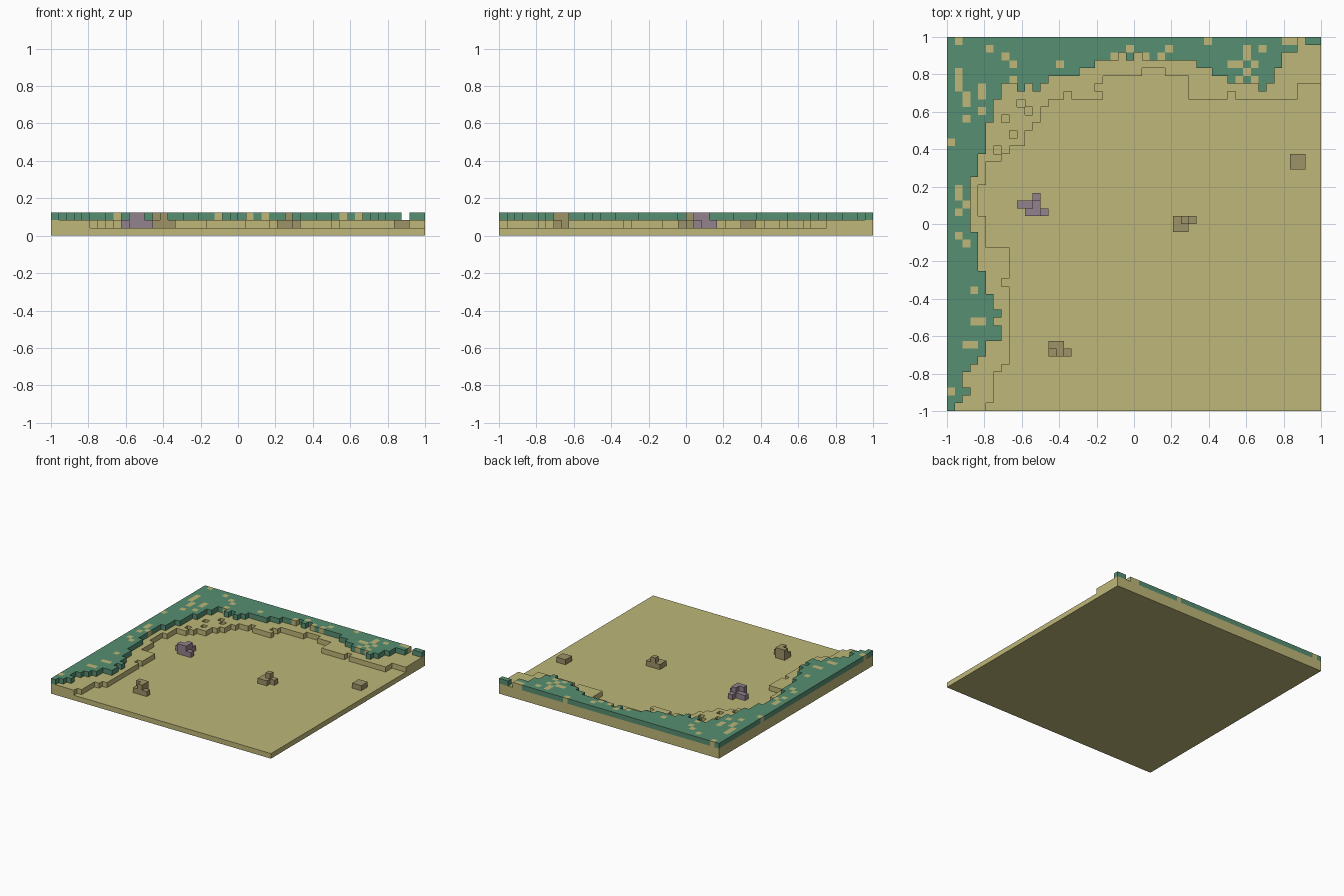
import bpy, bmesh, math

cube = bpy.data.objects.get("Cube")
if cube:
    bpy.data.objects.remove(cube)

N = 48           # cells along each side
S = 2 / N        # cell size


def material(name, rgb):
    lin = [((c / 255 + 0.055) / 1.055) ** 2.4 for c in rgb] + [1]
    m = bpy.data.materials.new(name)
    m.use_nodes = True
    m.diffuse_color = lin
    m.node_tree.nodes["Principled BSDF"].inputs["Base Color"].default_value = lin
    return m


SAND = material("sand", (190, 183, 120))
GRASS = material("grass green", (86, 143, 114))
BROWN = material("brown stone", (158, 147, 104))
MAUVE = material("mauve stone", (148, 130, 140))


def blocks(name, mat, voxels, solid=None):
    """Mesh of the exposed faces of voxels (column, row from the back, level)."""
    solid = voxels if solid is None else solid
    bm = bmesh.new()
    for i, j, k in voxels:
        for axis in range(3):
            for sign in (0, 1):
                n = [i, j, k]
                n[axis] += 2 * sign - 1
                if tuple(n) in solid or (k > 0 and axis == 2 and sign == 0):
                    continue
                pts = []
                for a, b in ((0, 0), (1, 0), (1, 1), (0, 1)):
                    p = [i, j, k]
                    p[axis] += sign
                    p[(axis + 1) % 3] += a
                    p[(axis + 2) % 3] += b
                    pts.append(bm.verts.new((p[0] * S - 1, 1 - p[1] * S, p[2] * S)))
                # rows run towards -y, so the winding is mirrored
                bm.faces.new(pts[::-1] if sign else pts)
    bmesh.ops.remove_doubles(bm, verts=bm.verts[:], dist=1e-4)
    for f in bm.faces:
        f.normal_update()
    bmesh.ops.dissolve_limit(bm, angle_limit=0.01, verts=bm.verts[:], edges=bm.edges[:])
    me = bpy.data.meshes.new(name)
    bm.to_mesh(me)
    bm.free()
    me.materials.append(mat)
    ob = bpy.data.objects.new(name, me)
    bpy.context.collection.objects.link(ob)
    return ob


def expand(runs):
    return [d for d, count in runs for _ in range(count)]


def bank(back_runs, left_runs, level):
    """Cells lying within a depth of the back edge or a width of the left edge."""
    back, left = expand(back_runs), expand(left_runs)
    return {(i, j, level) for i in range(N) for j in range(N)
            if j < back[i] or i < left[j]}


# Ground slab
bpy.ops.mesh.primitive_cube_add(size=1, location=(0, 0, S / 2))
slab = bpy.context.object
slab.name = "ground_slab"
slab.scale = (2, 2, S)
slab.data.materials.append(SAND)

# Sand terrace, as (depth, run length)
terrace = bank(
    [(8, 12), (9, 1), (8, 2), (7, 1), (8, 4), (5, 5), (4, 3), (5, 3),
     (8, 5), (7, 1), (8, 8), (6, 3)],
    [(12, 11), (11, 1), (10, 2), (8, 1), (7, 1), (5, 3), (4, 4), (5, 4),
     (8, 4), (7, 1), (8, 10), (7, 1), (6, 4), (5, 1)], 1)
terrace -= {(9, 8, 1), (10, 9, 1), (7, 10, 1), (8, 12, 1), (6, 14, 1), (19, 6, 1)}
blocks("sand_terrace", SAND, terrace)

# Upper grass layer with flush sand patches
upper = bank(
    [(7, 7), (6, 2), (7, 1), (6, 1), (7, 1), (6, 1), (5, 4), (4, 2), (3, 3),
     (2, 1), (3, 1), (2, 1), (3, 7), (4, 2), (5, 2), (6, 4), (7, 1), (6, 1),
     (4, 1), (2, 2), (0, 1), (1, 2)],
    [(1, 7), (7, 1), (6, 3), (5, 4), (4, 3), (3, 7), (4, 5), (5, 3), (6, 1),
     (6, 1), (7, 1), (6, 1), (7, 2), (5, 2), (4, 1), (3, 1), (2, 2), (3, 1),
     (2, 1), (1, 1)], 2)
patches = [
    (1, 0), (5, 1), (1, 4), (1, 5), (1, 6), (2, 7), (2, 8), (4, 6), (4, 7), (2, 10),
    (4, 9), (0, 13), (1, 19), (1, 20), (2, 21), (1, 22), (1, 25), (2, 26), (3, 32),
    (3, 36), (4, 36), (2, 39), (3, 39), (0, 45), (7, 2), (8, 3), (8, 5), (14, 3),
    (21, 2), (23, 1), (25, 2), (27, 2), (28, 1), (33, 0), (36, 3), (37, 3), (38, 1),
    (38, 2), (38, 4), (39, 3), (37, 5), (40, 1), (39, 5), (43, 0), (44, 0)]
sandy = {(i, j, 2) for i, j in patches} & upper
blocks("grass_layer", GRASS, upper - sandy, upper)
blocks("sand_patches", SAND, sandy, upper)


# Stones: footprint cells on the slab, some carrying a second block
def stone(name, mat, low, high=()):
    blocks(name, mat, {(*c, 1) for c in low} | {(*c, 2) for c in high})


def square(i, j):
    return [(i + a, j + b) for a in (0, 1) for b in (0, 1)]


stone("left_stone", MAUVE,
      [(11, 20), (9, 21), (10, 21), (11, 21), (10, 22), (11, 22), (12, 22)],
      [(10, 22), (11, 21), (11, 22)])
stone("front_stone", BROWN, square(13, 39) + [(15, 40)], [(13, 39), (14, 39), (14, 40)])
stone("middle_stone", BROWN, square(29, 23) + [(31, 23)], [(30, 23)])
stone("right_stone", BROWN, square(44, 15))
